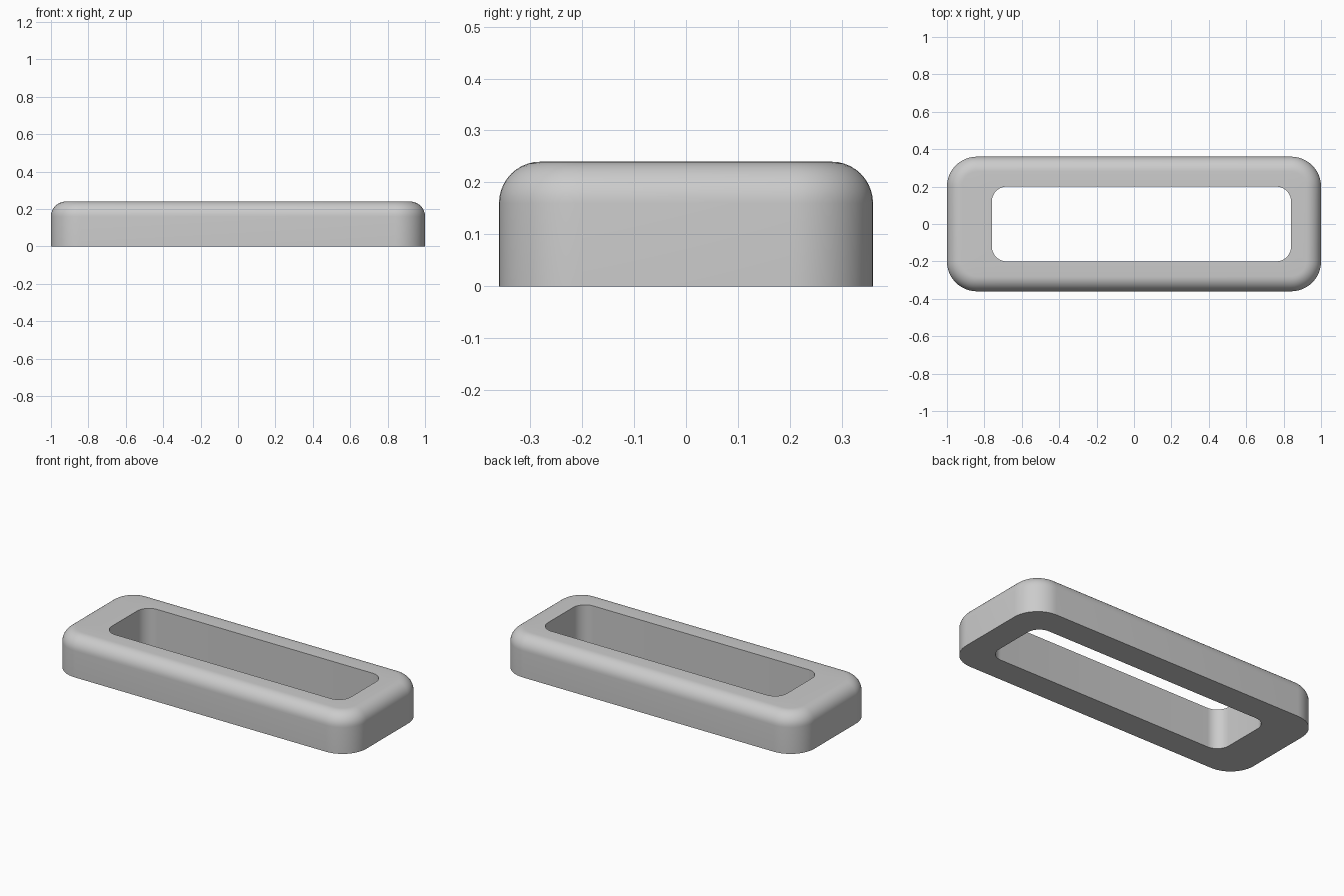
import bpy, bmesh, math

if "Cube" in bpy.data.objects:
    bpy.data.objects.remove(bpy.data.objects["Cube"])

CORNER_STEPS = 12
FILLET_STEPS = 10
HEIGHT, FILLET = 0.24, 0.08


def rounded_ring(bm, x0, x1, y, r, z):
    """Ring of vertices following a rounded rectangle."""
    centres = [(x1 - r, y - r), (x0 + r, y - r), (x0 + r, r - y), (x1 - r, r - y)]
    ring = []
    for q, (cx, cy) in enumerate(centres):
        for i in range(CORNER_STEPS + 1):
            a = (q + i / CORNER_STEPS) * math.pi / 2
            ring.append(bm.verts.new((cx + r * math.cos(a), cy + r * math.sin(a), z)))
    return ring


bm = bmesh.new()

# Slot wall, then the straight outer wall with its rounded upper edge
rings = [rounded_ring(bm, -0.76, 0.84, 0.20, 0.08, HEIGHT),
         rounded_ring(bm, -0.76, 0.84, 0.20, 0.08, 0),
         rounded_ring(bm, -1, 1, 0.36, 0.16, 0)]
for i in range(FILLET_STEPS + 1):
    a = i / FILLET_STEPS * math.pi / 2
    t = FILLET * (1 - math.cos(a))
    z = HEIGHT - FILLET + FILLET * math.sin(a)
    rings.append(rounded_ring(bm, t - 1, 1 - t, 0.36 - t, 0.16 - t, z))

# Skin the rings into one closed loop
for a, b in zip(rings, rings[1:] + rings[:1]):
    n = len(a)
    for i in range(n):
        j = (i + 1) % n
        bm.faces.new((a[i], a[j], b[j], b[i]))
bmesh.ops.recalc_face_normals(bm, faces=bm.faces)

mesh = bpy.data.meshes.new("slotted_frame")
bm.to_mesh(mesh)
bm.free()
frame = bpy.data.objects.new("slotted_frame", mesh)
bpy.context.collection.objects.link(frame)

grey = bpy.data.materials.new("light_grey")
grey.diffuse_color = (0.6, 0.6, 0.6, 1)
grey.use_nodes = True
grey.node_tree.nodes["Principled BSDF"].inputs["Base Color"].default_value = grey.diffuse_color
mesh.materials.append(grey)

bpy.context.view_layer.objects.active = frame
frame.select_set(True)
bpy.ops.object.shade_smooth_by_angle(angle=math.radians(30))
